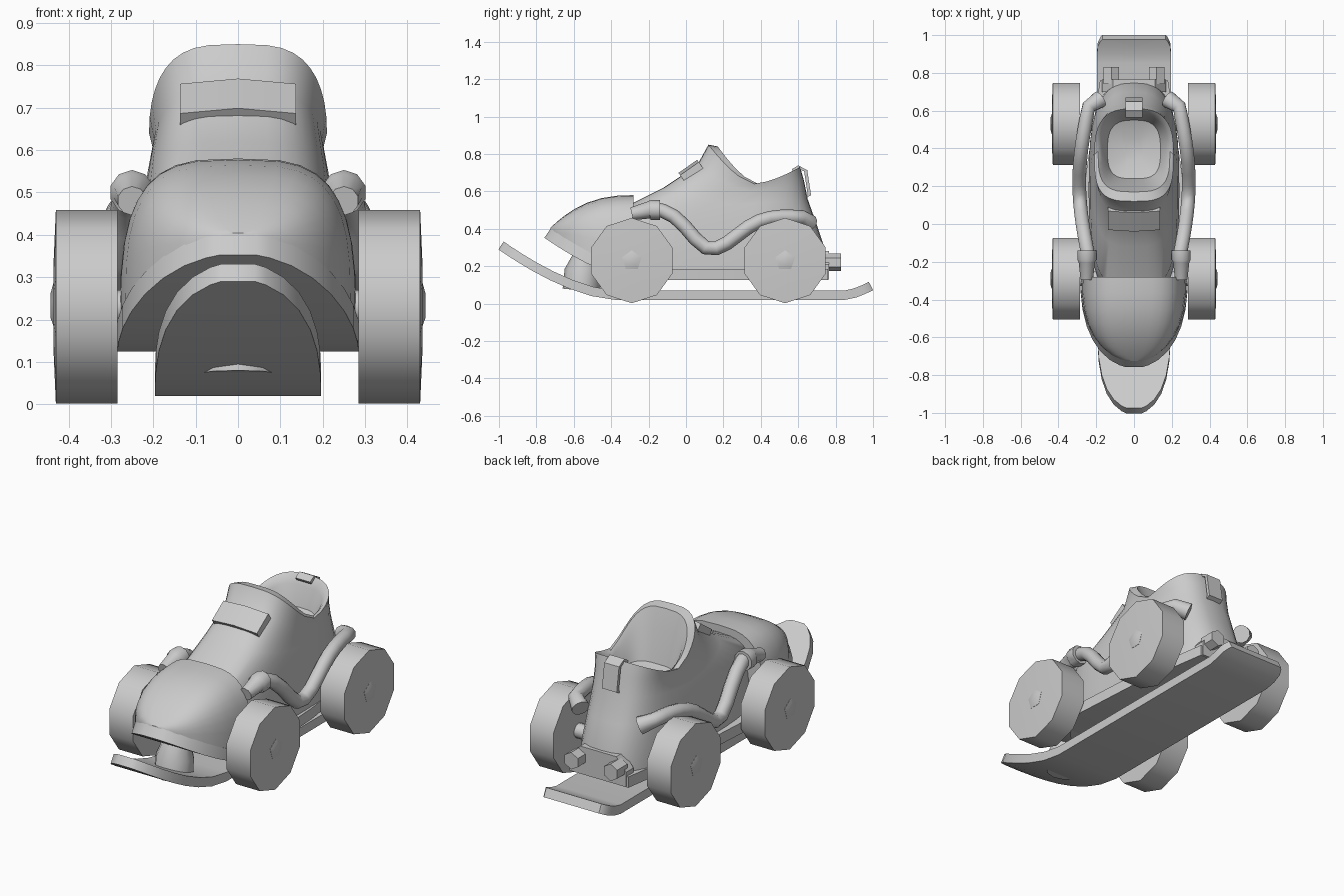
import bpy, math
from mathutils import Vector

if "Cube" in bpy.data.objects:
    bpy.data.objects.remove(bpy.data.objects["Cube"])

grey = bpy.data.materials.new("plain grey")
grey.use_nodes = True
grey.diffuse_color = (0.6, 0.6, 0.6, 1)
grey.node_tree.nodes["Principled BSDF"].inputs["Base Color"].default_value = grey.diffuse_color


def loft(name, rings):
    """Skin a list of equal-length rings and cap both ends."""
    count = len(rings[0])
    faces = []
    for ring in range(len(rings) - 1):
        start, following = ring * count, (ring + 1) * count
        for i in range(count):
            j = (i + 1) % count
            faces.append((start + i, start + j, following + j, following + i))
    end = (len(rings) - 1) * count
    faces += [tuple(reversed(range(count))), tuple(range(end, end + count))]
    mesh = bpy.data.meshes.new(name)
    mesh.from_pydata([tuple(point) for ring in rings for point in ring], [], faces)
    mesh.materials.append(grey)
    obj = bpy.data.objects.new(name, mesh)
    bpy.context.collection.objects.link(obj)
    bpy.ops.object.select_all(action="DESELECT")
    obj.select_set(True)
    bpy.context.view_layer.objects.active = obj
    bpy.ops.object.mode_set(mode="EDIT")
    bpy.ops.mesh.select_all(action="SELECT")
    bpy.ops.mesh.normals_make_consistent(inside=False)
    bpy.ops.object.mode_set(mode="OBJECT")
    bpy.ops.object.shade_smooth_by_angle(angle=math.radians(40))


def tangents(points):
    last = len(points) - 1
    return [(points[min(i + 1, last)] - points[max(i - 1, 0)]).normalized()
            for i in range(last + 1)]


def strip(name, stations, thickness, crown=0):
    """Slab following (y, z, half width) stations."""
    points = [Vector((0, y, z)) for y, z, width in stations]
    rings = []
    for point, tangent, station in zip(points, tangents(points), stations):
        up = Vector((0, -tangent.z, tangent.y))
        side = Vector((station[-1], 0, 0))
        low, high, rise = point - up * thickness / 2, point + up * thickness / 2, up * crown
        rings.append([low - side, low + rise, low + side, high + side, high + rise, high - side])
    loft(name, rings)


def tube(name, stations, sides=10, flip=1):
    """Round pipe through (x, y, z, radius) stations."""
    points = [Vector((x * flip, y, z)) for x, y, z, radius in stations]
    rings = []
    for point, tangent, station in zip(points, tangents(points), stations):
        reference = Vector((0, 0, 1)) if abs(tangent.z) < 0.9 else Vector((0, 1, 0))
        across = tangent.cross(reference).normalized()
        upward = across.cross(tangent)
        angles = [math.tau * i / sides for i in range(sides)]
        rings.append([point + (upward * math.cos(a) + across * math.sin(a)) * station[-1]
                      for a in angles])
    loft(name, rings)


def power(value, exponent):
    return math.copysign(abs(value) ** exponent, value)


def steps(count):
    """Eased values from nought to almost one, closer together near the end."""
    return [0.99 * math.sin(math.pi / 2 * i / count) for i in range(count + 1)]


def shoe_ring(front, back, width, front_z, side_z, back_z):
    """Squared oval that rises from its sides to both ends."""
    ring = []
    for i in range(40):
        angle = math.tau * i / 40
        exponent = 0.7 if math.sin(angle) > 0 else 0.6
        along = power(math.sin(angle), exponent)
        end_z = back_z if along > 0 else front_z
        ring.append((width * power(math.cos(angle), exponent),
                     (front + back) / 2 + (back - front) / 2 * along,
                     side_z + (end_z - side_z) * abs(along) ** 1.5))
    return ring


# Shoe body, from its base up to the opening rim and down inside
loft("shoe_body", [shoe_ring(*row) for row in (
    (-0.38, 0.76, 0.24, 0.13, 0.13, 0.13),
    (-0.38, 0.75, 0.24, 0.27, 0.27, 0.27),
    (-0.34, 0.7, 0.23, 0.51, 0.42, 0.42),
    (-0.12, 0.65, 0.215, 0.62, 0.53, 0.56),
    (0.06, 0.63, 0.2, 0.74, 0.6, 0.66),
    (0.12, 0.61, 0.21, 0.85, 0.64, 0.73),
    (0.17, 0.6, 0.19, 0.84, 0.64, 0.72),
    (0.2, 0.58, 0.17, 0.74, 0.62, 0.68),
    (0.24, 0.55, 0.14, 0.56, 0.55, 0.57),
    (0.34, 0.45, 0.05, 0.53, 0.53, 0.53))])

# Toe cap: arched sections narrowing and dropping to the nose
cap = []
for t in steps(8):
    width = 0.28 * math.sqrt(1 - t ** 2.4)
    base = 0.15 + 0.23 * t ** 1.4
    height = 0.58 - 0.18 * t ** 2.5 - base
    arch = [math.pi * i / 18 for i in range(19)]
    cap.append([(width * power(math.cos(a), 0.6), -0.28 - 0.45 * t,
                 base + height * power(math.sin(a), 0.6)) for a in arch])
loft("toe_cap", cap)

# Sole with an upturned lip around the toe
lip = [(-0.26 - 0.485 * t, 0.155 + 0.225 * t ** 1.5, 0.285 * math.sqrt(1 - t ** 2.5))
       for t in reversed(steps(8))]
strip("sole", lip + [(0.3, 0.155, 0.25), (0.76, 0.155, 0.18)], 0.06)

# Ski runner: curled tip, flat middle, small rear kick
tip = [(-0.38 - 0.615 * t, 0.045 + 0.27 * t ** 1.6, 0.196 * math.sqrt(1 - t ** 4))
       for t in reversed(steps(8))]
tail = [(0.85 + 0.14 * t, 0.045 + 0.05 * t ** 1.5, 0.196 - 0.03 * t ** 6) for t in steps(4)]
strip("ski", tip + tail, 0.05)
tube("ski_mount", [(0, -0.56, 0.07, 0.1), (0, -0.55, 0.17, 0.1), (0, -0.53, 0.26, 0.07)])

# Plate on the tongue and pull loop on the heel
strip("tongue_plate", [(-0.02, 0.67, 0.137), (0.08, 0.74, 0.137)], 0.04, 0.015)
loop_path = [(0.57, 0.71), (0.6, 0.73), (0.64, 0.71), (0.66, 0.58), (0.63, 0.57)]
strip("heel_loop", [(y, z, 0.045) for y, z in loop_path], 0.018)

# Rear bumper with chamfered upper corners
half = [(0.17, 0.13), (0.17, 0.21), (0.11, 0.28)]
outline = half + [(-x, z) for x, z in reversed(half)]
loft("rear_bumper", [[(x, y, z) for x, z in outline] for y in (0.7, 0.765)])

# Wheels, hubs and axles
axle_z, tyre = 0.23, 0.228
for place, y in (("front", -0.29), ("rear", 0.53)):
    tube(place + "_axle", [(x, y, axle_z, 0.04) for x in (-0.3, 0.3)])
    for hand, flip in (("left", 1), ("right", -1)):
        wheel = ((0.285, tyre), (0.43, tyre), (0.435, tyre / 2))
        hub = ((0.42, 0.055), (0.436, 0.055), (0.443, 0.03))
        for part, sides, profile in (("wheel", 10, wheel), ("hub", 5, hub)):
            tube(f"{place}_{hand}_{part}", [(x, y, axle_z, r) for x, r in profile], sides, flip)

# Side pipes that dip between the wheels, their flanges, and tail pipes
pipe = []
for i in range(15):
    y = -0.18 + 0.8 * i / 14
    spread = 0.15 if y < 0.13 else 0.2
    dip = 0.2 * math.exp(-((y - 0.13) / spread) ** 2)
    pipe.append((0.24 + 0.05 * math.sin(math.pi * i / 14), y, 0.5 - 0.06 * y - dip, 0.038))
pipe.append((0.18, 0.66, 0.43, 0.048))
flange = [(0.25, -0.29, 0.48, 0.035), (0.25, -0.2, 0.5, 0.045),
          (0.25, -0.19, 0.5, 0.053), (0.25, -0.14, 0.5, 0.053)]
for hand, flip in (("left", 1), ("right", -1)):
    tube(hand + "_side_pipe", pipe, flip=flip)
    tube(hand + "_pipe_flange", flange, flip=flip)
    tube(hand + "_tail_pipe", [(0.12, y, 0.22, 0.047) for y in (0.74, 0.83)], 6, flip)
